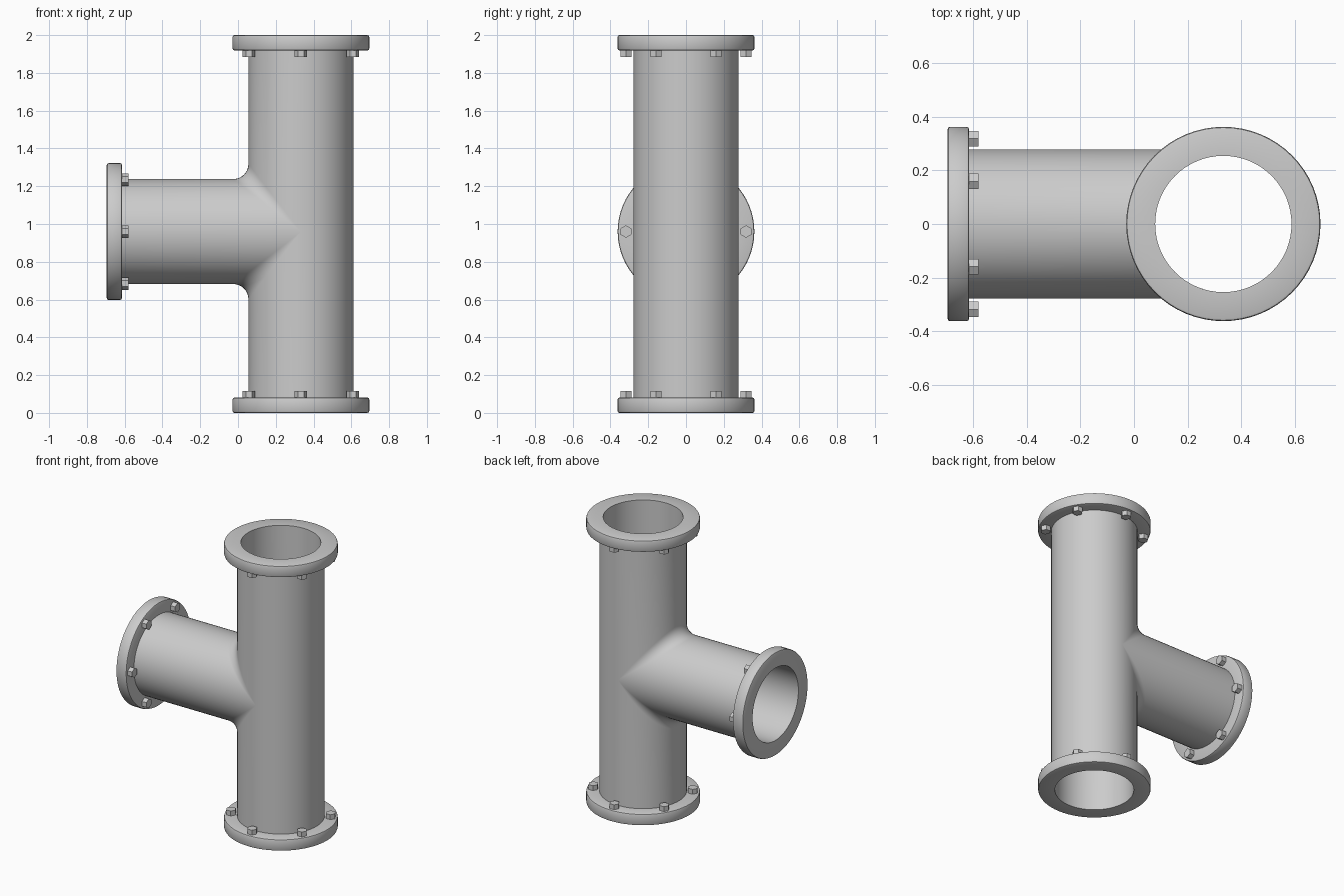
import bpy, bmesh
from math import sin, cos, pi
from mathutils import Matrix, Vector

if "Cube" in bpy.data.objects:
    bpy.data.objects.remove(bpy.data.objects["Cube"])

CX, CZ = 0.333, 0.96        # main pipe axis x, branch axis z
LEFT, TOP = -0.695, 2.0     # branch mouth x, height
R_OUT, R_IN, FILLET = 0.278, 0.254, 0.08
FL_R, FL_T = 0.362, 0.081   # flange radius and thickness
N = 64


def finish(name, bm, flip=False):
    bmesh.ops.remove_doubles(bm, verts=bm.verts, dist=1e-5)
    bmesh.ops.recalc_face_normals(bm, faces=bm.faces)
    if flip:
        bmesh.ops.reverse_faces(bm, faces=bm.faces)
    mesh = bpy.data.meshes.new(name)
    bm.to_mesh(mesh)
    bm.free()
    ob = bpy.data.objects.new(name, mesh)
    bpy.context.collection.objects.link(ob)
    bpy.ops.object.select_all(action='DESELECT')
    ob.select_set(True)
    bpy.context.view_layer.objects.active = ob
    bpy.ops.object.shade_smooth_by_angle(angle=pi / 6)
    return ob


def grid(bm, columns):
    rows = [[bm.verts.new(p) for p in col] for col in columns]
    for a, b in zip(rows, rows[1:]):
        for i in range(len(a) - 1):
            bm.faces.new((a[i], b[i], b[i + 1], a[i + 1]))


def tee_shell(name, R, r, flip=False, steps=10):
    """Two equal crossing tubes blended by a rolling-ball fillet of radius r."""
    bm = bmesh.new()
    angles = [pi * (k / (N // 2) - 0.5) for k in range(N // 2 + 1)]
    axis = Vector((CX, 0, CZ))
    z0, z1 = FL_T, TOP - FL_T
    # branch side, lower and upper half
    for side, end in ((-1, z0), (1, z1)):
        cols = []
        for t in angles:
            c, s = cos(t), sin(t)
            centre = Vector((-(R + r) * c, (R + r) * s, side * (R + r) * c))
            n_main = Vector((-c, s, 0))
            n_branch = Vector((0, s, side * c))
            col = [Vector((CX - R * c, R * s, end))]
            for i in range(steps + 1):
                n = n_main.slerp(n_branch, i / steps) if c > 1e-4 else n_main
                col.append(axis + centre - r * n)
            col.append(Vector((LEFT + FL_T, R * s, CZ + side * R * c)))
            cols.append(col)
        grid(bm, cols)
    # plain far side of the main pipe
    grid(bm, [[(CX + R * cos(t), R * sin(t), z) for z in (z0, CZ, z1)] for t in angles])
    return finish(name, bm, flip)


def lathe(bm, profile, segments, matrix):
    cols = []
    for k in range(segments + 1):
        a = 2 * pi * k / segments
        cols.append([matrix @ Vector((r * cos(a), r * sin(a), z)) for r, z in profile])
    grid(bm, cols)


def flange(name, matrix):
    # bevelled ring
    b = 0.01
    rim = [(FL_R - b + b * cos(a), b + b * sin(a)) for a in (-pi / 2, -pi / 4, 0)]
    rim += [(FL_R - b + b * cos(a), FL_T - b + b * sin(a)) for a in (0, pi / 4, pi / 2)]
    bm = bmesh.new()
    lathe(bm, [(R_IN, 0)] + rim + [(R_IN, FL_T), (R_IN, 0)], N, matrix)
    finish(name + "_flange", bm)
    # six hexagonal bolt heads on the pipe side
    bm = bmesh.new()
    for k in range(6):
        a = pi / 6 + k * pi / 3
        place = matrix @ Matrix.Translation((0.318 * cos(a), 0.318 * sin(a), 0))
        lathe(bm, [(0, 0.07), (0.033, 0.07), (0.033, 0.115), (0, 0.115)], 6, place)
    finish(name + "_bolts", bm)


# pipe body: outer wall and concentric bore
tee_shell("pipe_wall", R_OUT, FILLET)
tee_shell("pipe_bore", R_IN, FILLET + R_OUT - R_IN, flip=True)

# flanges with bolts
flange("bottom", Matrix.Translation((CX, 0, 0)))
flange("top", Matrix.Translation((CX, 0, TOP)) @ Matrix.Rotation(pi, 4, 'X'))
flange("branch", Matrix.Translation((LEFT, 0, CZ)) @ Matrix.Rotation(pi / 2, 4, 'Y'))
